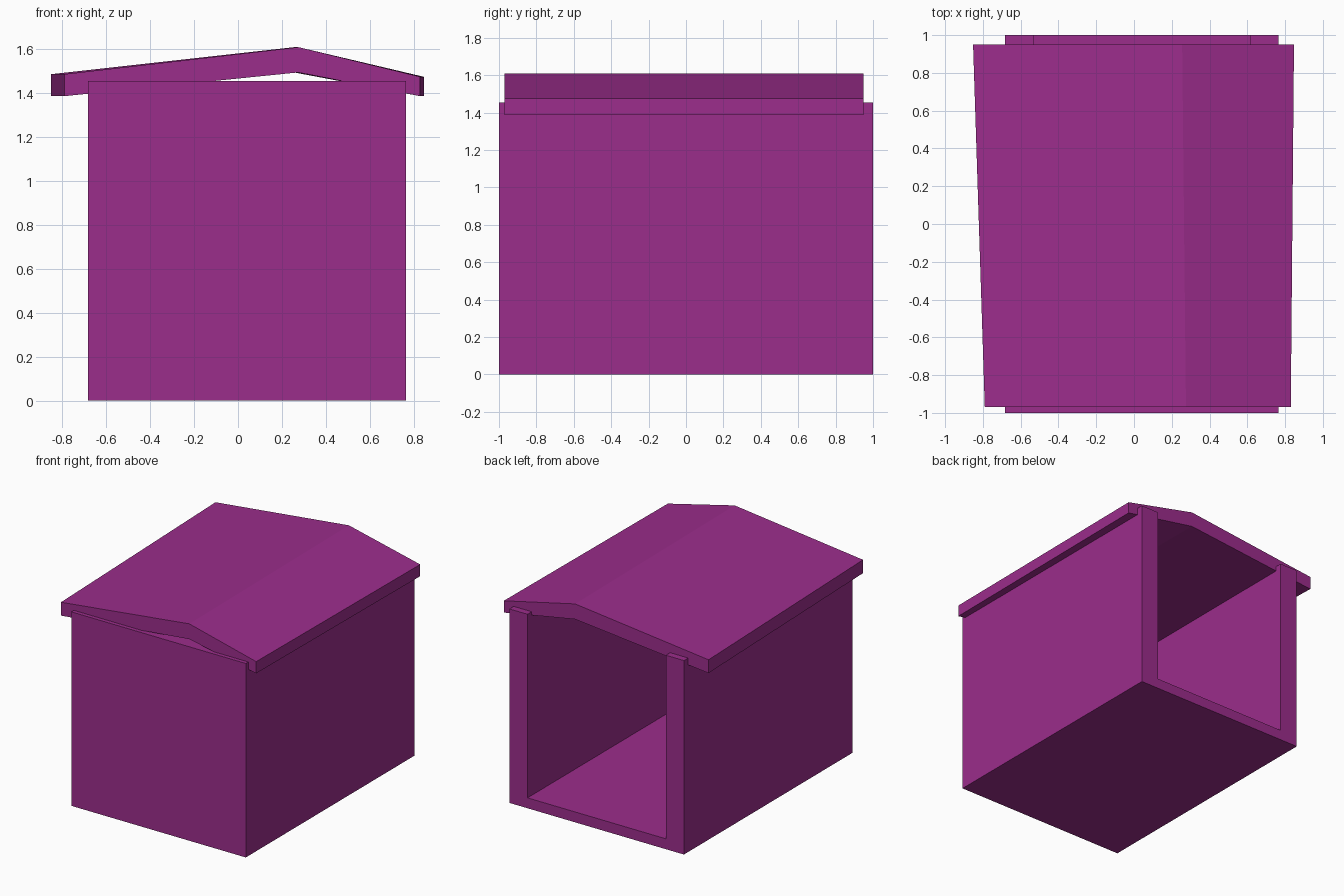
import bpy
import bmesh

default = bpy.data.objects.get("Cube")
if default:
    bpy.data.objects.remove(default, do_unlink=True)

# Single flat paint colour
purple = bpy.data.materials.new("purple_paint")
purple.use_nodes = True
colour = (0.33, 0.026, 0.26, 1.0)
purple.diffuse_color = colour
purple.node_tree.nodes["Principled BSDF"].inputs["Base Color"].default_value = colour


def add_loft(name, front, back, y_front, y_back):
    """Solid between two matching x-z outlines at the front and the back."""
    bm = bmesh.new()
    ends = [[bm.verts.new((x, y, z)) for x, z in outline]
            for outline, y in ((front, y_front), (back, y_back))]
    a, b = ends
    bm.faces.new(a)
    bm.faces.new(b[::-1])
    for i in range(len(a)):
        j = (i + 1) % len(a)
        bm.faces.new((a[j], a[i], b[i], b[j]))
    bmesh.ops.recalc_face_normals(bm, faces=bm.faces)
    mesh = bpy.data.meshes.new(name)
    bm.to_mesh(mesh)
    bm.free()
    mesh.materials.append(purple)
    obj = bpy.data.objects.new(name, mesh)
    bpy.context.collection.objects.link(obj)
    return obj


def rectangle(x0, x1, z0, z1):
    return [(x0, z0), (x1, z0), (x1, z1), (x0, z1)]


# Walls and floor: a box hollowed out, open at the back and the top
LEFT, RIGHT, TOP = -0.683, 0.765, 1.455
WALL, FLOOR = 0.15, 0.078
outer = rectangle(LEFT, RIGHT, 0, TOP)
inner = rectangle(LEFT + WALL, RIGHT - WALL, FLOOR, TOP + 0.3)
walls = add_loft("walls_and_floor", outer, outer, -1, 1)
cutter = add_loft("interior_cutter", inner, inner, -1 + WALL, 1.3)
cutter.hide_render = True

hollow = walls.modifiers.new("hollow", 'BOOLEAN')
hollow.operation = 'DIFFERENCE'
hollow.solver = 'EXACT'
hollow.object = cutter
bpy.context.view_layer.objects.active = walls
bpy.ops.object.modifier_apply(modifier="hollow")
bpy.data.objects.remove(cutter, do_unlink=True)


# Roof: an off-centre gable slab, slightly wider at the back
def roof_outline(left, peak, right):
    return [(left, 1.387), (peak, 1.495), (right, 1.387),
            (right, 1.475), (peak, 1.61), (left, 1.487)]


add_loft("roof", roof_outline(-0.79, 0.275, 0.83),
         roof_outline(-0.852, 0.255, 0.847), -0.97, 0.95)
